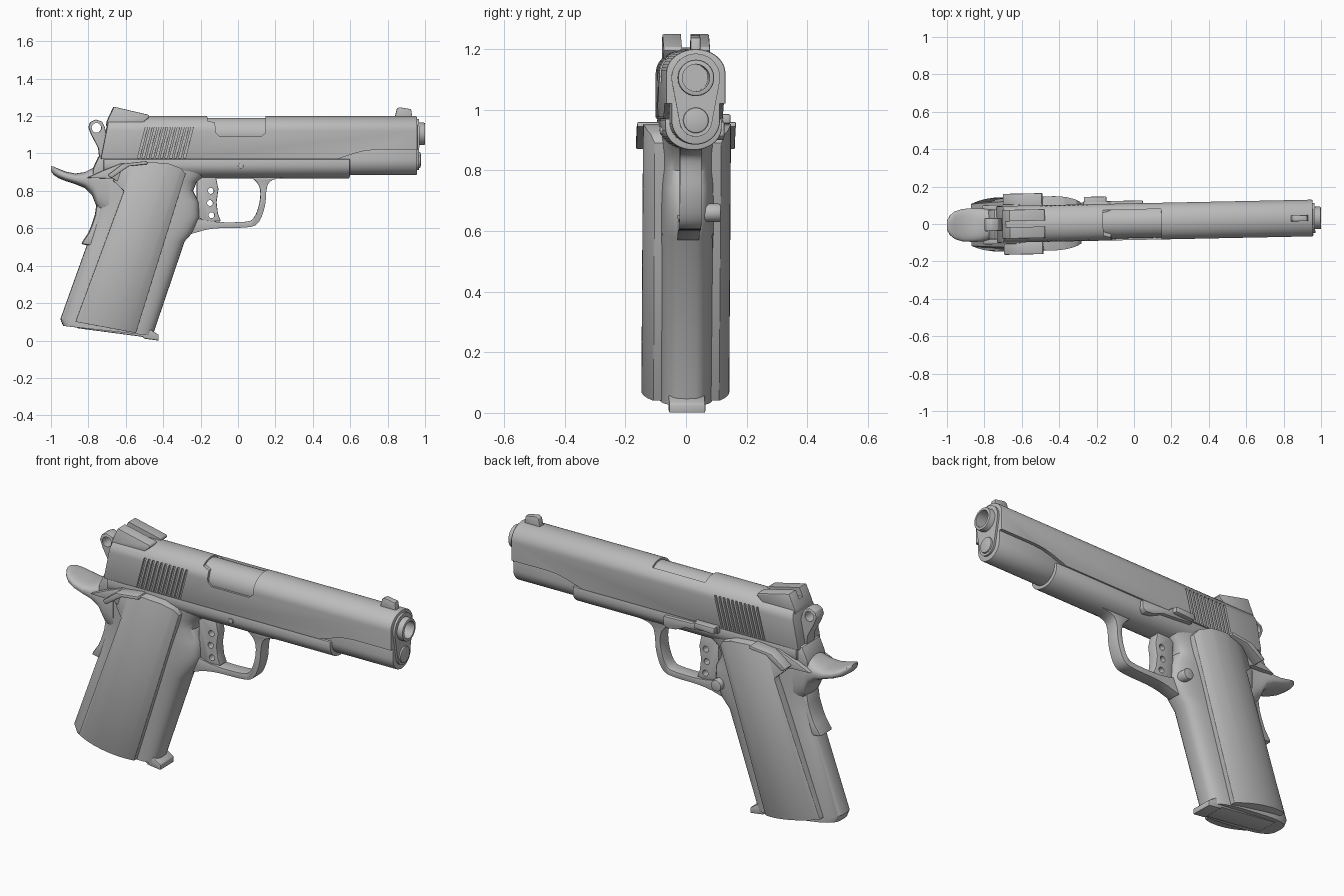
import bpy, bmesh, math
from mathutils import Matrix, Vector

if "Cube" in bpy.data.objects:
    bpy.data.objects.remove(bpy.data.objects["Cube"])

steel = bpy.data.materials.new("grey_steel")
steel.diffuse_color = (0.5, 0.5, 0.5, 1)
steel.use_nodes = True
steel.node_tree.nodes["Principled BSDF"].inputs["Base Color"].default_value = steel.diffuse_color


def make(name, bm):
    bmesh.ops.recalc_face_normals(bm, faces=bm.faces)
    me = bpy.data.meshes.new(name)
    bm.to_mesh(me)
    bm.free()
    me.materials.append(steel)
    ob = bpy.data.objects.new(name, me)
    bpy.context.collection.objects.link(ob)
    return ob


def apply_mod(ob, mod):
    bpy.context.view_layer.objects.active = ob
    bpy.ops.object.modifier_apply(modifier=mod.name)


def bevel(ob, width, segments=2):
    m = ob.modifiers.new("bevel", 'BEVEL')
    m.width, m.segments, m.limit_method = width, segments, 'ANGLE'
    m.angle_limit = math.radians(35)
    apply_mod(ob, m)
    return ob


def boolean(ob, cutter, op='DIFFERENCE', keep=False):
    m = ob.modifiers.new("bool", 'BOOLEAN')
    m.operation, m.solver, m.object = op, 'EXACT', cutter
    apply_mod(ob, m)
    if not keep:
        bpy.data.objects.remove(cutter)
    return ob


def loft(name, rings):
    bm = bmesh.new()
    rows = [[bm.verts.new(p) for p in r] for r in rings]
    n = len(rows[0])
    for a, b in zip(rows, rows[1:]):
        for i in range(n):
            bm.faces.new((a[i], a[(i + 1) % n], b[(i + 1) % n], b[i]))
    bm.faces.new(rows[0])
    bm.faces.new(rows[-1])
    return make(name, bm)


def prism(name, polys, spans, width=0):
    """Side-view outlines (x, z) extruded over spans of y."""
    bm = bmesh.new()
    for poly in polys:
        for y0, y1 in spans:
            a = [bm.verts.new((x, y0, z)) for x, z in poly]
            b = [bm.verts.new((x, y1, z)) for x, z in poly]
            bm.faces.new(a)
            bm.faces.new(b)
            for i in range(len(a)):
                j = (i + 1) % len(a)
                bm.faces.new((a[i], a[j], b[j], b[i]))
    ob = make(name, bm)
    return bevel(ob, width) if width else ob


def circle(x, z, r, n=32):
    return [(x + r * math.cos(2 * math.pi * i / n), z + r * math.sin(2 * math.pi * i / n)) for i in range(n)]


def along_x(name, section, x0, x1):
    """Cross-section (y, z) extruded along x."""
    return loft(name, [[(x, y, z) for y, z in section] for x in (x0, x1)])


def rounded(pts, rounds=2):
    """Corner cutting of an open line, ends kept."""
    for _ in range(rounds):
        out = [pts[0]]
        for (ax, az), (bx, bz) in zip(pts, pts[1:]):
            out += [(ax * .75 + bx * .25, az * .75 + bz * .25), (ax * .25 + bx * .75, az * .25 + bz * .75)]
        pts = out + [pts[-1]]
    return pts


def arch(hw, z_mid, z_tip, z_flat, n=24):
    """Half ellipse from z_mid to z_tip closed by a flat edge at z_flat."""
    arc = [(hw * math.cos(math.pi * i / n), z_mid + (z_tip - z_mid) * math.sin(math.pi * i / n)) for i in range(n + 1)]
    return arc + [(-hw, z_flat), (hw, z_flat)]


def super_ring(front, back, centre_w, e=0.6, n=40):
    """Rounded ring between two points of the side plane."""
    f, b = Vector(front), Vector(back)
    ring = []
    for i in range(n):
        c, s = math.cos(2 * math.pi * i / n), math.sin(2 * math.pi * i / n)
        u = math.copysign(abs(c) ** e, c)
        p = (f + b) / 2 + (f - b) / 2 * u
        ring.append((p.x, centre_w * math.copysign(abs(s) ** e, s), p.y))
    return ring


# Slide: arched bar with raked rear, front relief, serrations, port
slide = along_x("slide", arch(.098, 1.12, 1.2, .97), -.69, .957)
for v in slide.data.vertices:
    if v.co.x < 0:
        v.co.x -= (1.2 - v.co.z) * .2
bevel(slide, .006)
relief = [(.48, .96), (.54, .973), (.62, 1.0), (.68, 1.015), (.74, 1.02), (1.1, 1.02), (1.1, .9), (.48, .9)]
boolean(slide, prism("relief_cutter", [relief], [(-.3, .3)]))
grooves = []
for i in range(11):
    x = -.54 + i * .0245
    grooves.append([(x, .975), (x + .012, .975), (x + .055, 1.142), (x + .043, 1.142)])
boolean(slide, prism("serration_cutter", grooves, [(-.2, -.086), (.086, .2)]))
port = [(-.165, 1.3), (-.165, 1.175), (-.125, 1.165), (-.12, 1.11), (-.10, 1.09),
        (.12, 1.09), (.145, 1.11), (.15, 1.3)]
boolean(slide, prism("port_cutter", [port], [(-.3, .065)]))
along_x("chamber", circle(0, 1.103, .088, 40), -.22, .2)

# Recoil spring housing under the muzzle
lower = along_x("slide_lower", arch(.08, .965, .885, 1.06), .5, .957)
bevel(lower, .005)

# Muzzle: barrel, bushing, spring plug
bore = along_x("bore_cutter", circle(0, 1.105, .045), .7, 1.2)
barrel = bevel(along_x("barrel", circle(0, 1.105, .06, 40), .7, 1.0), .006)
top_arc = [(.08 * math.cos(a), 1.105 + .08 * math.sin(a)) for a in [math.radians(-15 + 210 * i / 28) for i in range(29)]]
low_arc = [(.054 * math.cos(a), .965 + .054 * math.sin(a)) for a in [math.radians(195 + 150 * i / 18) for i in range(19)]]
bushing = along_x("bushing", top_arc + low_arc, .94, .968)
for part in (slide, barrel, bushing):
    boolean(part, bore, keep=True)
bpy.data.objects.remove(bore)
bevel(along_x("spring_plug", circle(0, .965, .042), .93, .977), .005)

# Sights
rear = prism("rear_sight", [[(-.705, 1.15), (-.70, 1.175), (-.665, 1.25), (-.48, 1.207),
                             (-.475, 1.195), (-.51, 1.165), (-.53, 1.15)]], [(-.077, .077)], .004)
boolean(rear, prism("notch_cutter", [[(-.8, 1.212), (-.4, 1.19), (-.4, 1.4), (-.8, 1.4)]], [(-.016, .016)]))
prism("front_sight", [[(.835, 1.18), (.85, 1.24), (.865, 1.247), (.925, 1.237), (.935, 1.18)]], [(-.016, .016)], .003)

# Hammer with ring spur
spur = [(-.80, 1.14), (-.79, 1.168), (-.76, 1.182), (-.727, 1.17), (-.712, 1.14), (-.70, 1.08),
        (-.67, .96), (-.74, .96), (-.748, 1.03), (-.785, 1.10)]
hammer = prism("hammer", [spur], [(-.035, .035)], .006)
boolean(hammer, prism("spur_cutter", [circle(-.757, 1.137, .026, 20)], [(-.2, .2)]))

# Frame: dust cover and rear block
bevel(along_x("frame", arch(.093, .94, .867, .97), -.72, .597), .004)
prism("frame_rear", [[(-.775, .92), (-.745, .985), (-.68, .985), (-.68, .87), (-.78, .87)]], [(-.08, .08)], .008)

# Grip frame: lofted from the base upward (front point, back point)
levels = [((-.457, .025), (-.935, .078)), ((-.45, .045), (-.95, .115)), ((-.285, .53), (-.805, .52)),
          ((-.24, .58), (-.775, .62)), ((-.205, .66), (-.757, .70)), ((-.21, .74), (-.757, .76)),
          ((-.24, .80), (-.76, .82)), ((-.22, .85), (-.75, .88)), ((-.15, .90), (-.74, .95))]
loft("grip_frame", [super_ring(f, b, .088) for f, b in levels])

# Grip panels: elliptic column trimmed to the panel outline
bm = bmesh.new()
bmesh.ops.create_cone(bm, cap_ends=True, segments=96, radius1=1, radius2=1, depth=1.6)
bm.transform(Matrix.Translation((-.588, 0, .466)) @ Matrix.Rotation(math.radians(17.5), 4, 'Y')
             @ Matrix.Diagonal((.25, .145, 1, 1)))
panels = make("grip_panels", bm)
outline = [(-.87, .10), (-.865, .115), (-.612, .80), (-.67, .855), (-.60, .935), (-.55, .95), (-.46, .953),
           (-.37, .945), (-.305, .92), (-.283, .89), (-.548, .04)]
boolean(panels, prism("panel_cutter", [outline], [(-.3, .3)]), 'INTERSECT')
bevel(panels, .006)

# Beavertail and grip safety: vertical slices (x, top, bottom, half width)
slices = [(-1.0, .932, .905, .025), (-.985, .93, .885, .052), (-.96, .918, .868, .073), (-.92, .903, .852, .086),
          (-.87, .893, .836, .09), (-.82, .90, .815, .09), (-.78, .92, .775, .087), (-.75, .94, .70, .083),
          (-.69, .96, .65, .08)]
loft("beavertail", [super_ring((x, t), (x, b), w, .75) for x, t, b, w in slices])
prism("grip_safety", [[(-.755, .74), (-.765, .67), (-.785, .61), (-.80, .575), (-.84, .515), (-.77, .505),
                       (-.68, .52), (-.68, .74)]], [(-.055, .055)], .012)

# Magazine base plate
prism("magazine_base", [[(-.86, .066), (-.51, .02), (-.5, .01), (-.425, 0), (-.425, .03), (-.47, .06),
                         (-.86, .11)]], [(-.06, .06)], .005)

# Trigger guard
outer = rounded([(.27, .875), (.17, .86), (.15, .81), (.147, .72), (.11, .62), (.05, .602), (-.14, .602), (-.25, .57)])
inner = rounded([(.06, .88), (.10, .85), (.122, .81), (.117, .73), (.085, .645), (.035, .632), (-.13, .632), (-.25, .66)])
prism("trigger_guard", [outer + inner[::-1]], [(-.036, .036)], .008)

# Trigger with three lightening holes
trigger = prism("trigger", [[(-.22, .88), (-.12, .88), (-.105, .81), (-.115, .74), (-.108, .68), (-.092, .638),
                             (-.17, .634), (-.22, .66)]], [(-.03, .03)], .005)
holes = [circle(x, z, .016, 20) for x, z in ((-.145, .80), (-.15, .735), (-.142, .67))]
boolean(trigger, prism("hole_cutter", holes, [(-.2, .2)]))

# Thumb safety on both sides
for side, label in ((1, "left"), (-1, "right")):
    def span(a, b):
        return [tuple(sorted((a * side, b * side)))]
    prism("safety_plate_" + label, [[(-.81, .87), (-.72, .91), (-.62, .95), (-.59, .94), (-.60, .82), (-.67, .865)]],
          span(.07, .105), .004)
    prism("safety_lever_" + label, [[(-.70, .885), (-.62, .945), (-.49, .96), (-.485, .943), (-.585, .932),
                                     (-.68, .868)]], span(.08, .163), .005)

# Slide stop, its pin and the magazine button
prism("slide_stop", [[(.05, .96), (.05, .915), (.03, .90), (-.02, .905), (-.08, .93), (-.27, .945), (-.27, .985),
                      (-.14, .985), (-.12, .965)]], [(.07, .113)], .004)
prism("slide_stop_pad", [[(-.265, .95), (-.265, .985), (-.145, .985), (-.145, .955)]], [(.09, .138)], .005)
prism("slide_stop_pin", [circle(.013, .933, .014, 20)], [(-.099, .1)], .002)
prism("magazine_button", [circle(-.255, .66, .03)], [(.04, .107)], .005)

# Slight yaw of the whole model, then smooth shading
pivot = Vector((-.6, 0, 0))
yaw = Matrix.Translation(pivot) @ Matrix.Rotation(.0207, 4, 'Z') @ Matrix.Translation(-pivot)
for ob in bpy.context.scene.objects:
    ob.data.transform(yaw)
    ob.select_set(True)
    bpy.context.view_layer.objects.active = ob
bpy.ops.object.shade_smooth_by_angle(angle=math.radians(32))
